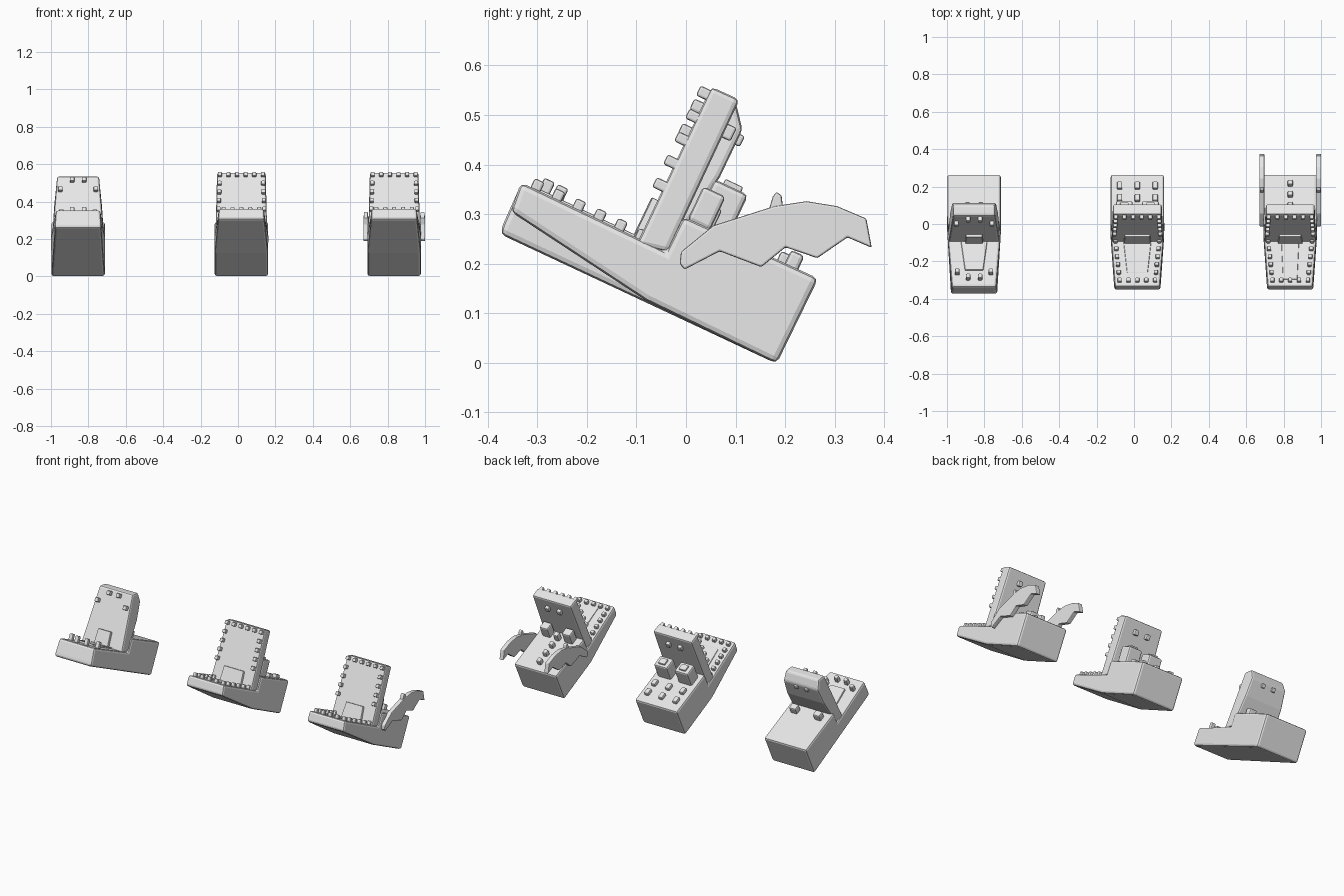
import bpy, bmesh, math
from mathutils import Matrix, Vector

if "Cube" in bpy.data.objects:
    bpy.data.objects.remove(bpy.data.objects["Cube"])

grey = bpy.data.materials.new("plain grey")
grey.diffuse_color = (0.8, 0.8, 0.8, 1)
grey.use_nodes = True
grey.node_tree.nodes["Principled BSDF"].inputs["Base Color"].default_value = grey.diffuse_color


def finish(name, bm, bevel):
    bmesh.ops.recalc_face_normals(bm, faces=bm.faces)
    me = bpy.data.meshes.new(name)
    bm.to_mesh(me)
    bm.free()
    me.materials.append(grey)
    ob = bpy.data.objects.new(name, me)
    bpy.context.collection.objects.link(ob)
    if bevel:
        m = ob.modifiers.new("bevel", 'BEVEL')
        m.width, m.segments, m.limit_method = bevel, 2, 'ANGLE'
        m.angle_limit = math.radians(35)
    return ob


def prism(name, x, pts, bevel):
    """Side profile of (y, z, half width), spanned across x."""
    bm = bmesh.new()
    a = [bm.verts.new((x - w, y, z)) for y, z, w in pts]
    b = [bm.verts.new((x + w, y, z)) for y, z, w in pts]
    bm.faces.new(a)
    bm.faces.new(b[::-1])
    n = len(pts)
    for i in range(n):
        j = (i + 1) % n
        bm.faces.new((a[i], b[i], b[j], a[j]))
    return finish(name, bm, bevel)


def frame(y, z, deg):
    return Matrix.Translation((0, y, z)) @ Matrix.Rotation(math.radians(deg), 4, 'X')


# working planes: lower jaw surface, inside of upper jaw, top of the back block
LOWER = frame(-0.04, 0.222, -25.5)
UPPER = frame(-0.10, 0.238, 64.4)
BACK = frame(-0.005, 0.295, -25.3)


def blocks(name, plane, x0, spots, size, bevel=0.005):
    """Rounded blocks at (x, along, height of centre) on a plane."""
    bm = bmesh.new()
    for x, s, h in spots:
        mat = Matrix.Translation((x0, 0, 0)) @ plane @ Matrix.Translation((x, s, h))
        bmesh.ops.create_cube(bm, size=1, matrix=mat @ Matrix.Diagonal((*size, 1)))
    return finish(name, bm, bevel)


def panel(name, plane, x0, s0, s1, w0, w1, h):
    """Thin tapered plate lying on a plane."""
    bm = bmesh.new()
    rows = []
    for z, k in ((-0.01, 1), (h, 0.94)):
        rows.append([bm.verts.new(Vector((x0, 0, 0)) + plane @ Vector(p)) for p in
                     ((-w0 * k, s0, z), (w0 * k, s0, z), (w1 * k, s1, z), (-w1 * k, s1, z))])
    lo, hi = rows
    bm.faces.new(lo)
    bm.faces.new(hi)
    for i in range(4):
        j = (i + 1) % 4
        bm.faces.new((lo[i], lo[j], hi[j], hi[i]))
    return finish(name, bm, 0.003)


def rim(s_first, s_last, x_first, x_last, sides, across, h):
    """Spots for a U-shaped row of teeth; the closed end is at s_last."""
    out = []
    for i in range(sides):
        t = i / sides
        x = x_first + (x_last - x_first) * t
        s = s_first + (s_last - s_first) * t
        out += [(-x, s, h), (x, s, h)]
    for i in range(across):
        out.append((-x_last + 2 * x_last * i / (across - 1), s_last, h))
    return out


def jaws(label, x, blunt):
    w = 0.143
    # lower jaw with the block at the back
    if blunt:
        front = [(-0.376, 0.26, 0.124), (-0.368, 0.282, 0.124), (-0.335, 0.356, 0.118)]
    else:
        front = [(-0.08, 0.125, w), (-0.354, 0.305, 0.124), (-0.333, 0.364, 0.120)]
    prism(label + "_lower_jaw", x, [(0.267, 0.17, w), (0.183, -0.002, w)] + front +
          [(-0.04, 0.224, w), (-0.005, 0.295, w)], 0.012)
    # upper jaw
    if blunt:
        top = [(-0.10, 0.238, 0.137), (0.045, 0.535, 0.112), (0.10, 0.527, 0.112),
               (0.114, 0.47, 0.118), (0.068, 0.374, 0.128), (-0.032, 0.225, 0.137)]
    else:
        top = [(-0.10, 0.238, 0.138), (0.051, 0.557, 0.130),
               (0.108, 0.531, 0.130), (-0.036, 0.223, 0.138)]
    prism(label + "_upper_jaw", x, top, 0.010)


tooth = (0.022, 0.022, 0.036)
small = (0.026, 0.03, 0.03)

# left head: blunt snout, few teeth
X = -0.855
jaws("left", X, True)
blocks("left_lower_teeth", LOWER, X, [(sx * a, s, 0.006) for sx in (-1, 1)
       for a, s in ((0.09, -0.245), (0.032, -0.275))], (0.024, 0.024, 0.05))
blocks("left_upper_teeth", UPPER, X, [(sx * a, s, 0.004) for sx in (-1, 1)
       for a, s in ((0.095, 0.25), (0.032, 0.305))], (0.024, 0.024, 0.036))
panel("left_tongue", LOWER, X, -0.05, -0.23, 0.075, 0.05, 0.006)
panel("left_throat", UPPER, X, 0.0, 0.10, 0.05, 0.045, 0.014)
blocks("left_eyes", BACK, X, [(-0.08, 0.06, 0.015), (0.08, 0.06, 0.015)], (0.045, 0.04, 0.05), 0.008)
blocks("left_nostrils", UPPER, X, [(-0.035, 0.28, -0.088), (0.035, 0.28, -0.088)], (0.024, 0.024, 0.03))

# middle head: full rim of teeth, big block eyes, six back studs
X = 0.018
jaws("middle", X, False)
blocks("middle_lower_teeth", LOWER, X, rim(-0.06, -0.293, 0.117, 0.095, 5, 5, 0.004), tooth)
blocks("middle_upper_teeth", UPPER, X, rim(0.13, 0.335, 0.122, 0.115, 4, 6, 0.004), tooth)
panel("middle_tongue", LOWER, X, -0.04, -0.245, 0.08, 0.058, 0.006)
panel("middle_throat", UPPER, X, 0.0, 0.10, 0.075, 0.07, 0.012)
blocks("middle_eyes", BACK, X, [(-0.07, 0.062, 0.04), (0.07, 0.062, 0.04)], (0.09, 0.075, 0.11), 0.010)
blocks("middle_pupils", BACK, X, [(-0.07, 0.064, 0.097), (0.07, 0.064, 0.097)], (0.045, 0.04, 0.016), 0.004)
blocks("middle_back_studs", BACK, X, [(a, s, 0.006) for a in (-0.095, 0, 0.095)
       for s in (0.155, 0.228)], (0.028, 0.04, 0.032), 0.006)
blocks("middle_nostrils", UPPER, X, [(-0.04, 0.285, -0.066), (0.04, 0.285, -0.066)], small)

# right head: full rim of teeth, small eyes, one row of studs, side horns
X = 0.835
jaws("right", X, False)
blocks("right_lower_teeth", LOWER, X, rim(-0.06, -0.293, 0.117, 0.095, 5, 5, 0.004), tooth)
blocks("right_upper_teeth", UPPER, X, rim(0.13, 0.335, 0.122, 0.115, 4, 6, 0.004), tooth)
panel("right_tongue", LOWER, X, -0.05, -0.285, 0.05, 0.04, 0.006)
panel("right_throat", UPPER, X, 0.0, 0.10, 0.07, 0.06, 0.012)
blocks("right_eyes", BACK, X, [(-0.075, 0.035, 0.035), (0.075, 0.035, 0.035)], (0.055, 0.05, 0.075), 0.008)
blocks("right_brow_stud", BACK, X, [(0, 0.05, 0.02)], (0.03, 0.03, 0.05))
blocks("right_back_studs", BACK, X, [(0, s, 0.01) for s in (0.11, 0.175, 0.24)], (0.028, 0.03, 0.045), 0.008)
blocks("right_nostrils", UPPER, X, [(-0.04, 0.285, -0.066), (0.04, 0.285, -0.066)], small)

# jagged side horns with a small spike
horn = [(-0.013, 0.200), (-0.010, 0.224), (0.055, 0.277), (0.178, 0.316), (0.243, 0.326),
        (0.305, 0.316), (0.364, 0.291), (0.375, 0.232), (0.326, 0.253), (0.265, 0.211),
        (0.201, 0.233), (0.152, 0.193), (0.068, 0.225), (-0.003, 0.188)]
spike = [(0.166, 0.305), (0.175, 0.335), (0.182, 0.345), (0.193, 0.338), (0.196, 0.310)]
for side, sx in (("left", -1), ("right", 1)):
    prism(side + "_horn", X + sx * 0.1515, [(y, z, 0.0135) for y, z in horn], 0.004)
    prism(side + "_horn_spike", X + sx * 0.1515, [(y, z, 0.011) for y, z in spike], 0.004)
